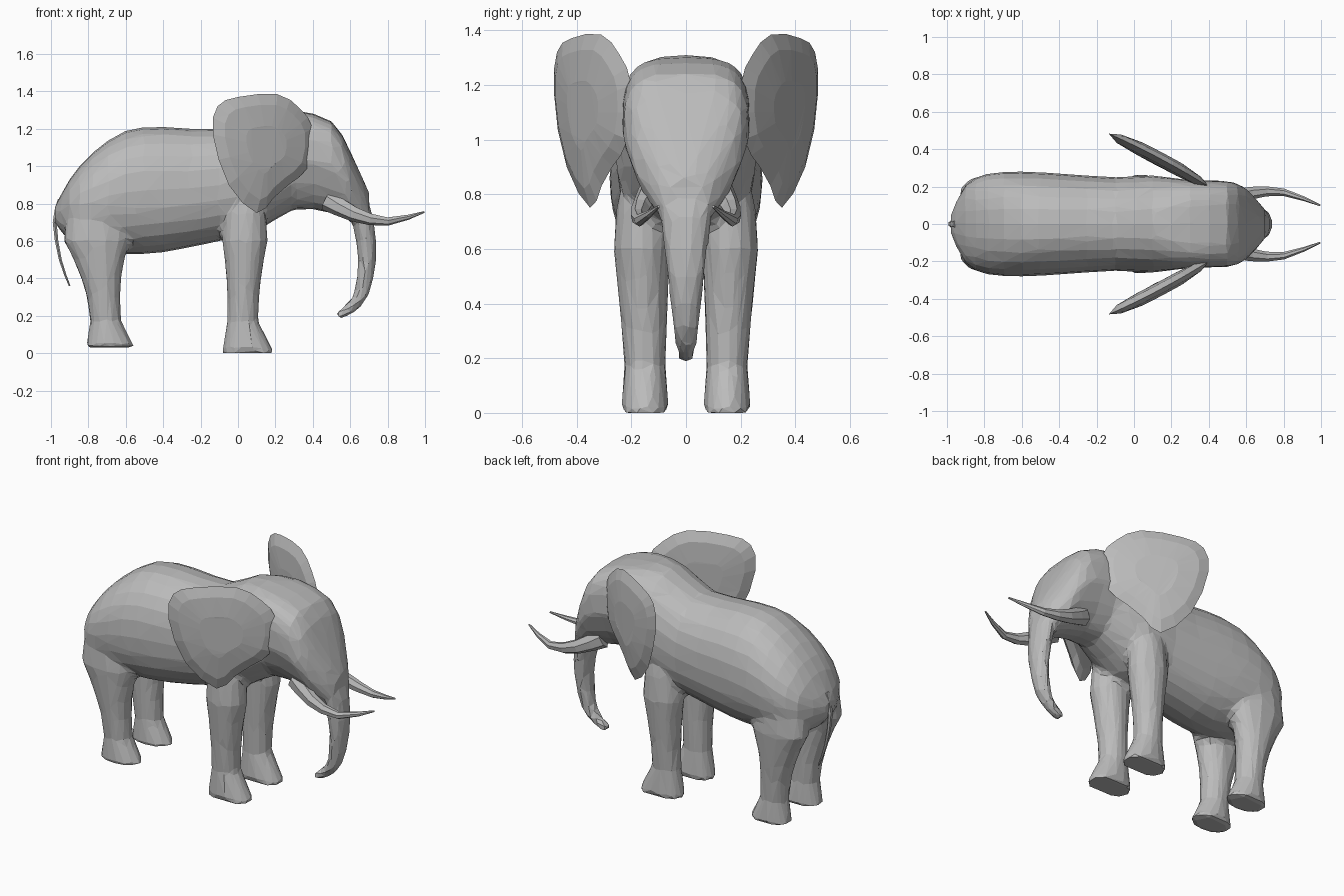
import bpy, bmesh, math
from mathutils import Vector

cube = bpy.data.objects.get("Cube")
if cube:
    bpy.data.objects.remove(cube, do_unlink=True)

shade = (.5, .5, .5, 1)
hide = bpy.data.materials.new("grey hide")
hide.use_nodes = True
hide.diffuse_color = shade
hide.node_tree.nodes["Principled BSDF"].inputs["Base Color"].default_value = shade


def spline(keys, steps=2, closed=False):
    """Smooth curve through a few key rows of any length."""
    keys = [Vector(key) for key in keys]
    count = len(keys)

    def pick(i):
        return keys[i % count] if closed else keys[max(0, min(i, count - 1))]

    result = []
    for i in range(count if closed else count - 1):
        a, b, c, d = (pick(i + k) for k in (-1, 0, 1, 2))
        for step in range(steps):
            t = step / steps
            bend = a * 2 - b * 5 + c * 4 - d
            twist = (b - c) * 3 + d - a
            result.append(b + ((c - a) + (bend + twist * t) * t) * (t / 2))
    if not closed:
        result.append(keys[-1])
    return result


def loft(name, rings, mirror=False):
    """Skin a list of point rings, cap both ends, optionally repeat mirrored across y."""
    bm = bmesh.new()
    for side in (1, -1) if mirror else (1,):
        loops = [[bm.verts.new((x, y * side, z)) for x, y, z in ring] for ring in rings]
        for lower, upper in zip(loops, loops[1:]):
            for i in range(len(lower)):
                bm.faces.new((lower[i - 1], lower[i], upper[i], upper[i - 1]))
        bm.faces.new(loops[0])
        bm.faces.new(loops[-1])
    bmesh.ops.triangulate(bm, faces=bm.faces[:])
    bmesh.ops.recalc_face_normals(bm, faces=bm.faces[:])
    mesh = bpy.data.meshes.new(name)
    bm.to_mesh(mesh)
    bm.free()
    mesh.materials.append(hide)
    part = bpy.data.objects.new(name, mesh)
    bpy.context.collection.objects.link(part)
    return part


def oval(centre, u, v, sides):
    """Ring of points around a centre, spanned by two half axes."""
    angles = [math.tau * (i + .5) / sides for i in range(sides)]
    return [centre + u * math.cos(a) + v * math.sin(a) for a in angles]


def tube(name, keys, depth, width, ease=1, sides=8, mirror=False):
    """Tapered tube; depth and width each run from a start to an end size."""
    path = spline(keys)
    last = len(path) - 1
    rings = []
    for i, point in enumerate(path):
        along = (path[min(i + 1, last)] - path[max(i - 1, 0)]).normalized()
        v = along.cross(Vector((0, 1, 0))).normalized()
        u = v.cross(along)
        left = 1 - i / last
        tall = depth[1] + (depth[0] - depth[1]) * left
        wide = width[1] + (width[0] - width[1]) * left ** ease
        rings.append(oval(point, v * tall, u * wide, sides))
    return loft(name, rings, mirror)


def body_ring(row, sides=24):
    """Round section on the torso; boxier, with a narrow jaw, on the head."""
    x, top, bottom, width = row
    head = max(0, min(1, 1.6 - abs(x - .42) * 5))
    ring = []
    for i in range(sides):
        a = math.tau * i / sides
        y, z = (math.copysign(abs(f) ** (.9 - .35 * head), f) for f in (math.sin(a), math.cos(a)))
        y *= width * (1 - .5 * head * max(0, -.1 - z))
        ring.append((x, y, (top + bottom) / 2 + (top - bottom) / 2 * z))
    return ring


def leg(name, x, floor, haunch, lean):
    """Straight shank with a flared foot and a thigh that swells, then fades into the body."""
    rings = []
    for z in (floor, .05, .1, .17, .3, .4, .5, .6, .75, .9):
        foot = max(0, 1 - z / .17)
        thigh = min(.4, max(0, z - .2))
        fade = 1 - 2 * max(0, z - .7)
        centre = Vector((x + .03 * foot + lean * thigh, .15 + .03 * thigh, z))
        depth = Vector((.085 + .06 * foot + haunch * thigh ** 2, 0, 0))
        width = Vector((0, .077 + .015 * foot + .07 * thigh, 0))
        rings.append(oval(centre, depth * fade, width * fade, 12))
    return loft(name, rings, True)


def ear_ring(outline, scale, offset):
    """Ear outline shrunk about its middle and swept back from the head."""
    ring = []
    for point in outline:
        x, z = Vector((.14, 1.1)).lerp(point, scale)
        back = .4 - x
        y = .2 + .62 * back - .17 * back ** 2 - .08 * max(0, 1 - z)
        ring.append((x + offset / 2, y + offset, z))
    return ring


# Torso, neck and head: x, top, bottom, half width
torso = [
    (-.98, .78, .7, .05), (-.9, .93, .6, .21), (-.78, 1.07, .55, .27), (-.6, 1.19, .53, .28),
    (-.4, 1.21, .54, .27), (-.1, 1.2, .6, .25), (.1, 1.3, .65, .26),
    (.3, 1.3, .77, .235), (.5, 1.24, .75, .23), (.6, 1.08, .71, .19), (.7, .86, .66, .08),
]
body = loft("body", [body_ring(row) for row in spline(torso)])

# Trunk, hanging and curled back at the tip
trunk = tube("trunk", [(.6, 0, .9), (.67, 0, .7), (.69, 0, .5), (.66, 0, .32), (.6, 0, .24), (.53, 0, .2)],
             depth=(.07, .022), width=(.13, .035), ease=2, sides=10)

# Legs
front_legs = leg("front_legs", .025, 0, .25, .03)
hind_legs = leg("hind_legs", -.707, .03, .6, -.12)

# Fuse the body, trunk and legs into one faceted hide
for part in (body, trunk, front_legs, hind_legs):
    part.select_set(True)
bpy.context.view_layer.objects.active = body
bpy.ops.object.join()
body.name = "body_trunk_and_legs"
body.modifiers.new("fuse", 'REMESH').voxel_size = .02
soften = body.modifiers.new("soften", 'SMOOTH')
soften.iterations = 3
body.modifiers.new("facets", 'DECIMATE').ratio = .07

# Tusks, rooted in the cheeks
tube("tusks", [(.48, .12, .82), (.62, .165, .745), (.8, .17, .705), (.995, .1, .755)],
     depth=(.06, .005), width=(.05, .005), sides=7, mirror=True)

# Tail
tube("tail", [(-.95, 0, .82), (-.98, 0, .7), (-.95, 0, .5), (-.9, 0, .36)],
     depth=(.016, .005), width=(.025, .006), sides=6)

# Ears with a thin rim and fuller middle
flap = spline([(.4, 1.2), (.33, 1.31), (.21, 1.385), (0, 1.37), (-.11, 1.32), (-.135, 1.17),
               (-.05, .9), (.1, .75), (.19, .83), (.27, .9), (.38, 1)], closed=True)
layers = ((.4, -.035), (.8, -.025), (1, 0), (.8, .02), (.4, .03))
loft("ears", [ear_ring(flap, scale, offset) for scale, offset in layers], True)
